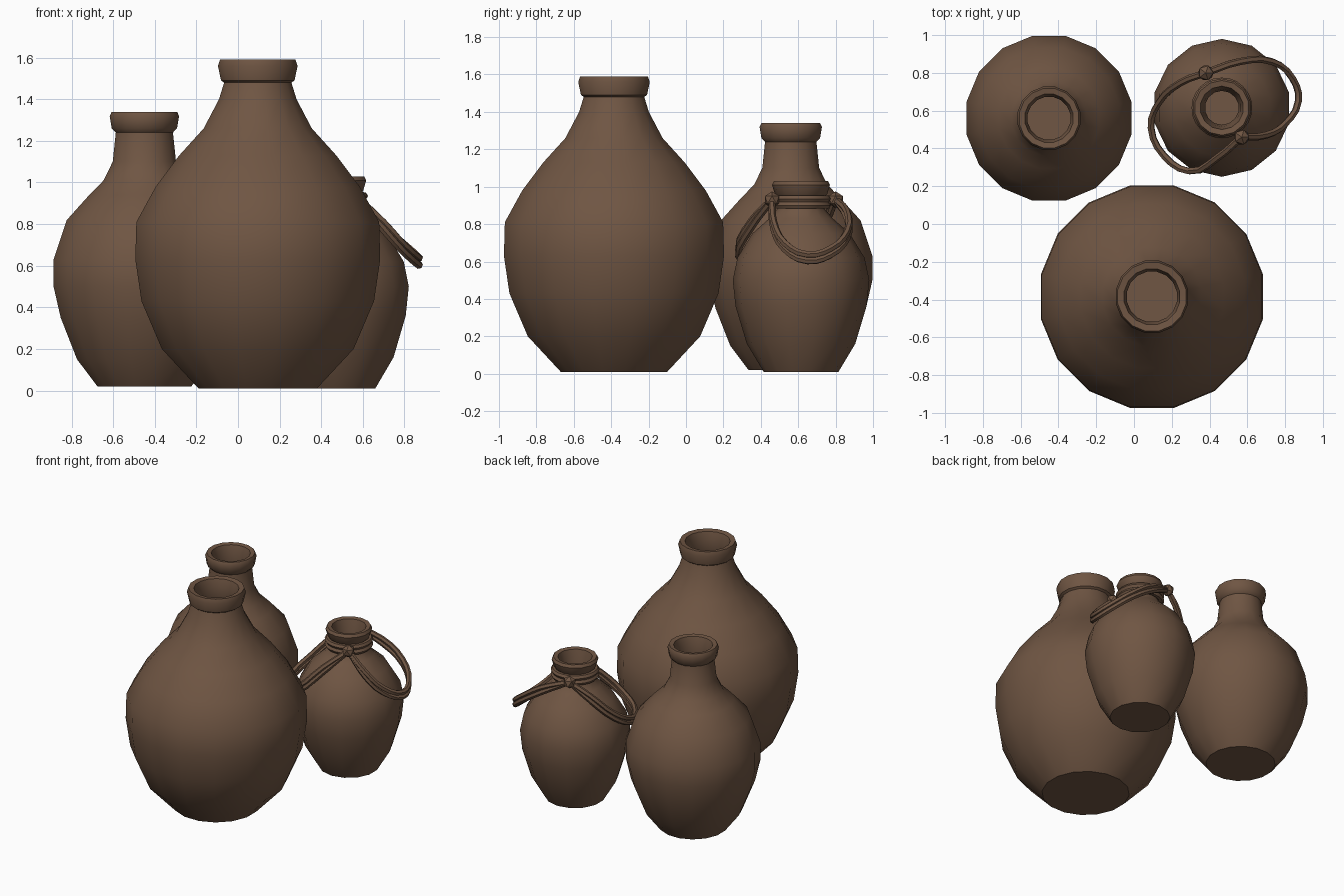
import bpy, math
from mathutils import Vector

if "Cube" in bpy.data.objects:
    bpy.data.objects.remove(bpy.data.objects["Cube"])

clay = bpy.data.materials.new("brown clay")
clay.diffuse_color = (0.16, 0.092, 0.056, 1)
clay.use_nodes = True
clay.node_tree.nodes["Principled BSDF"].inputs["Base Color"].default_value = clay.diffuse_color


def finish(obj):
    obj.data.materials.append(clay)
    bpy.ops.object.select_all(action='DESELECT')
    obj.select_set(True)
    bpy.context.view_layer.objects.active = obj
    bpy.ops.object.shade_smooth_by_angle(angle=math.radians(40))


def lathe(name, centre, profile, sides=16):
    """Revolve (radius, height) points; radius 0 makes a pole."""
    verts, rings, faces = [], [], []
    for r, z in profile:
        n = 1 if r == 0 else sides
        rings.append([len(verts) + i % n for i in range(sides)])
        for i in range(n):
            a = math.tau * (i + 0.5) / sides
            verts.append((r * math.cos(a), r * math.sin(a), z))
    for low, high in zip(rings, rings[1:]):
        for i in range(sides):
            j = (i + 1) % sides
            quad = [low[i], low[j], high[j], high[i]]
            faces.append(list(dict.fromkeys(quad)))
    mesh = bpy.data.meshes.new(name)
    mesh.from_pydata(verts, [], faces)
    obj = bpy.data.objects.new(name, mesh)
    obj.location = (*centre, 0)
    bpy.context.collection.objects.link(obj)
    finish(obj)


def rope(name, points, radius, cyclic=False):
    """Smooth tube through the points."""
    curve = bpy.data.curves.new(name, 'CURVE')
    curve.dimensions = '3D'
    curve.bevel_depth = radius
    curve.bevel_resolution = 1
    curve.resolution_u = 3
    curve.use_fill_caps = True
    spline = curve.splines.new('BEZIER')
    spline.bezier_points.add(len(points) - 1)
    spline.use_cyclic_u = cyclic
    for bp, p in zip(spline.bezier_points, points):
        bp.co = p
        bp.handle_left_type = bp.handle_right_type = 'AUTO'
    obj = bpy.data.objects.new(name, curve)
    bpy.context.collection.objects.link(obj)
    bpy.ops.object.select_all(action='DESELECT')
    obj.select_set(True)
    bpy.context.view_layer.objects.active = obj
    bpy.ops.object.convert(target='MESH')
    finish(bpy.context.object)


# Jars: outer wall, rolled rim, then the inside of the neck and belly
lathe("large_jar", (0.095, -0.385), [
    (0, 0.01), (0.29, 0.01), (0.47, 0.2), (0.57, 0.43), (0.6, 0.63), (0.595, 0.81),
    (0.5, 0.98), (0.385, 1.13), (0.265, 1.26), (0.19, 1.4), (0.165, 1.48),
    (0.18, 1.49), (0.195, 1.56), (0.185, 1.59), (0.15, 1.585), (0.135, 1.53),
    (0.14, 1.42), (0.21, 1.27), (0.34, 1.12), (0.46, 0.97), (0.54, 0.8),
    (0.54, 0.63), (0.42, 0.23), (0.25, 0.06), (0, 0.06)])
lathe("medium_jar", (-0.45, 0.56), [
    (0, 0.02), (0.23, 0.02), (0.33, 0.15), (0.41, 0.35), (0.445, 0.5), (0.445, 0.63),
    (0.38, 0.82), (0.27, 0.94), (0.2, 1.01), (0.155, 1.1), (0.14, 1.24),
    (0.16, 1.26), (0.17, 1.32), (0.16, 1.34), (0.13, 1.335), (0.115, 1.28),
    (0.115, 1.1), (0.23, 0.93), (0.34, 0.8), (0.4, 0.62), (0.36, 0.35),
    (0.2, 0.07), (0, 0.07)])
SMALL = Vector((0.465, 0.615, 0))
lathe("small_jar", SMALL.xy, [
    (0, 0.01), (0.2, 0.01), (0.29, 0.16), (0.35, 0.36), (0.365, 0.5), (0.34, 0.62),
    (0.26, 0.75), (0.17, 0.83), (0.12, 0.89), (0.12, 0.94), (0.14, 0.96),
    (0.155, 1.01), (0.145, 1.03), (0.115, 1.025), (0.1, 0.96), (0.09, 0.88),
    (0.22, 0.73), (0.3, 0.6), (0.32, 0.5), (0.25, 0.16), (0.16, 0.06), (0, 0.06)], 14)

# Cord tied round the small neck
for k, z in enumerate((0.9, 0.935)):
    rope(f"neck_cord_{k + 1}", [SMALL + Vector((0.14 * math.cos(a), 0.14 * math.sin(a), z))
         for a in (math.tau * i / 8 for i in range(8))], 0.02, True)

# Two hanging loops, each a pair of strands, meeting at knots beside the neck
knots = [Vector((0.38, 0.8, 0.93)), Vector((0.57, 0.46, 0.93))]
right = [(0.56, 0.86, 0.85), (0.73, 0.86, 0.74), (0.84, 0.77, 0.65),
         (0.87, 0.65, 0.62), (0.8, 0.53, 0.68), (0.7, 0.47, 0.79)]
left = [(0.25, 0.75, 0.83), (0.13, 0.64, 0.69), (0.09, 0.51, 0.62),
        (0.16, 0.36, 0.61), (0.29, 0.28, 0.65), (0.44, 0.35, 0.8)]
for side, path in (("right", right), ("left", left)):
    for strand, lift in (("upper", 0.017), ("lower", -0.017)):
        pts = [knots[0]] + [Vector(p) + Vector((0, 0, lift)) for p in path] + [knots[1]]
        rope(f"{side}_loop_{strand}", pts, 0.019)
for k, c in enumerate(knots):
    bpy.ops.mesh.primitive_ico_sphere_add(subdivisions=1, radius=0.045, location=c)
    bpy.context.object.name = f"knot_{k + 1}"
    finish(bpy.context.object)
